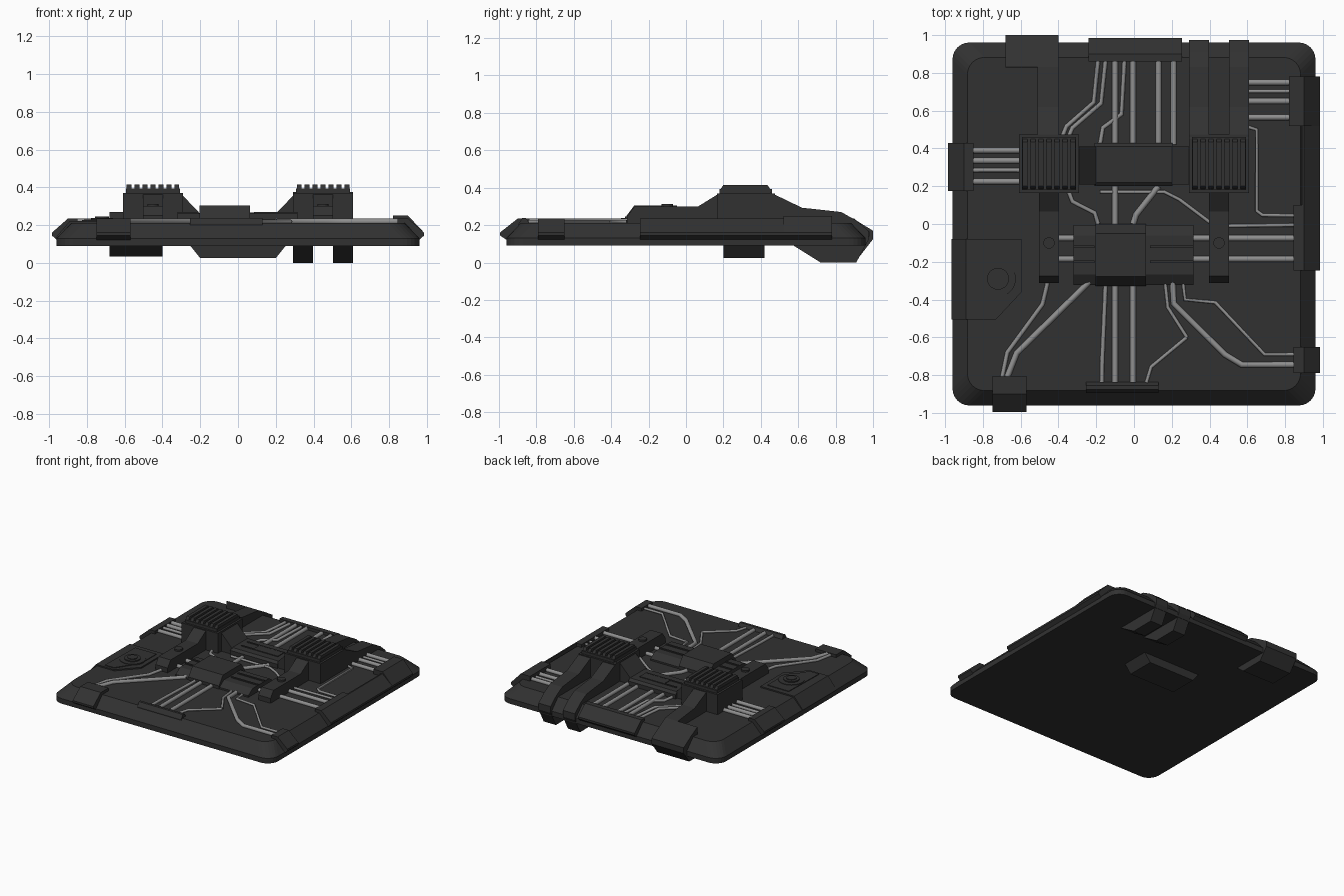
import bpy, bmesh, math

if "Cube" in bpy.data.objects:
    bpy.data.objects.remove(bpy.data.objects["Cube"])


def material(name, v):
    m = bpy.data.materials.new(name)
    m.diffuse_color = (v, v, v, 1)
    m.use_nodes = True
    m.node_tree.nodes["Principled BSDF"].inputs["Base Color"].default_value = m.diffuse_color
    return m


DARK = material("dark_metal", 0.031)
GREY = material("grey_cable", 0.27)
DECK = 0.212   # top of the plate
SUNK = 0.2     # where raised parts start, just inside the plate


def finish(name, bm):
    bmesh.ops.recalc_face_normals(bm, faces=bm.faces)
    me = bpy.data.meshes.new(name)
    bm.to_mesh(me)
    bm.free()
    me.materials.append(DARK)
    bpy.context.collection.objects.link(bpy.data.objects.new(name, me))


def skin(bm, rings):
    """Close a stack of vertex rings into a solid."""
    bm.faces.new(rings[0])
    bm.faces.new(rings[-1])
    for lo, hi in zip(rings, rings[1:]):
        for i in range(len(lo)):
            j = (i + 1) % len(lo)
            bm.faces.new((lo[i], lo[j], hi[j], hi[i]))


def prism(name, axis, pts, a, b):
    """Extrude a 2D profile along an axis: x uses (y,z), y uses (x,z), z uses (x,y)."""
    k = 'xyz'.index(axis)
    bm = bmesh.new()
    skin(bm, [[bm.verts.new((*p[:k], t, *p[k:])) for p in pts] for t in (a, b)])
    finish(name, bm)


def box(name, x0, x1, y0, y1, z0, z1):
    prism(name, 'z', [(x0, y0), (x1, y0), (x1, y1), (x0, y1)], z0, z1)


def disc(name, x, y, r, z0, z1, n=20):
    angles = [2 * math.pi * i / n for i in range(n)]
    prism(name, 'z', [(x + r * math.cos(t), y + r * math.sin(t)) for t in angles], z0, z1)


def hump(name, y0, y1, x0, x1, top, run, rise):
    """Block with both ends chamfered by run and rise."""
    prism(name, 'x', [(y0, SUNK), (y0, top - rise), (y0 + run, top), (y1 - run, top),
                      (y1, top - rise), (y1, SUNK)], x0, x1)


def clip(name, side, a, b, inner, top=0.235, outer=0.985):
    """Clamp wrapped over one edge of the plate, from a to b along that edge."""
    s = 1 if side in ('right', 'back') else -1
    pts = [(inner, 0.12), (inner, top), (0.9, top), (outer, 0.16), (outer, 0.145), (0.957, 0.12)]
    prism(name, 'y' if side in ('left', 'right') else 'x', [(s * d, z) for d, z in pts], a, b)


# base plate with rounded corners and sloping rim
bm = bmesh.new()
rings = []
for half, z in ((0.961, 0.09), (0.961, 0.13), (0.882, DECK)):
    r = 0.09
    ring = []
    for q, (sx, sy) in enumerate(((1, 1), (-1, 1), (-1, -1), (1, -1))):
        for k in range(7):
            t = math.pi / 2 * (q + k / 6)
            ring.append(bm.verts.new((sx * (half - r) + r * math.cos(t),
                                      sy * (half - r) + r * math.sin(t), z)))
    rings.append(ring)
skin(bm, rings)
finish("base_plate", bm)

# edge clamps
clip("left_clamp", 'left', 0.175, 0.43, 0.85)
clip("right_clamp_wide", 'right', -0.245, 0.1, 0.845)
clip("right_clamp_strip", 'right', 0.1, 0.52, 0.89)
clip("right_clamp_back", 'right', 0.52, 0.78, 0.82, 0.25)
clip("right_clamp_front", 'right', -0.79, -0.65, 0.845)
clip("front_clamp", 'front', -0.75, -0.57, 0.805, outer=0.995)
clip("back_clamp", 'back', -0.24, 0.255, 0.86)
hump("front_bar", -0.895, -0.835, -0.255, 0.13, 0.238, 0.02, 0.03)

# ducts running from the towers over and under the back edge
slope = [(0.45, 0.1), (0.45, 0.375), (0.62, 0.293), (0.83, 0.27)]
for x in (0.343, 0.555):
    prism("back_duct", 'x', slope + [(0.91, 0.225), (0.975, 0.17), (0.975, 0.12), (0.91, 0),
                                     (0.72, 0), (0.56, 0.1)], x - 0.053, x + 0.053)
prism("left_duct", 'x', slope + [(0.83, 0.1)], -0.51, -0.4)
prism("left_duct_hook", 'x', [(0.825, 0.1), slope[-1], (0.91, 0.225), (1, 0.17), (1, 0.125),
                              (0.93, 0.035), (0.74, 0.035), (0.66, 0.1)], -0.68, -0.4)
# channel under the plate
prism("underside_channel", 'y', [(-0.26, 0.1), (-0.2, 0.025), (0.2, 0.025), (0.26, 0.1)], 0.2, 0.42)

# vented towers, arms and wedges on both sides
for s, side in ((-1, "left"), (1, "right")):
    cx = s * 0.45
    box(f"{side}_tower", cx - 0.158, cx + 0.158, 0.165, 0.475, SUNK, 0.37)
    box(f"{side}_tower_cap", cx - 0.142, cx + 0.142, 0.18, 0.46, 0.36, 0.393)
    for i in range(-3, 4):
        x = cx + i * 0.042
        hump(f"{side}_vent_slat", 0.18, 0.455, x - 0.013, x + 0.013, 0.415, 0.02, 0.03)
    prism(f"{side}_arm", 'x', [(0.17, SUNK), (0.17, 0.365), (0.065, 0.3), (-0.275, 0.3),
                               (-0.312, 0.25), (-0.312, SUNK)], cx - 0.053, cx + 0.053)
    disc(f"{side}_knob", cx, -0.1, 0.03, 0.29, 0.313)
    prism(f"{side}_wedge", 'y', [(s * 0.3, SUNK), (s * 0.3, 0.365), (s * 0.2, 0.26), (s * 0.2, SUNK)],
          0.21, 0.41)

# centre back block with raised slot frame
hump("back_block", 0.2, 0.43, -0.21, 0.205, 0.262, 0.02, 0.017)
for y in (0.28, 0.355):
    box("slot_rail", -0.165, 0.155, y - 0.005, y + 0.005, 0.25, 0.268)
box("slot_plate", -0.06, 0.155, 0.285, 0.35, 0.25, 0.267)

# centre front housing
hump("front_housing", -0.322, -0.005, -0.32, 0.315, 0.262, 0.055, 0.037)
hump("front_housing_core", -0.327, 0, -0.205, 0.063, 0.305, 0.05, 0.068)
for y in (-0.12, -0.2):
    box("left_housing_rail", -0.32, -0.21, y - 0.006, y + 0.006, 0.25, 0.27)
    box("right_housing_rail", 0.085, 0.315, y - 0.006, y + 0.006, 0.25, 0.27)

# left side panel with dial
prism("side_panel", 'z', [(-0.89, -0.08), (-0.595, -0.08), (-0.595, -0.36), (-0.73, -0.505),
                          (-0.89, -0.505)], SUNK, 0.222)
prism("side_panel_edge", 'y', [(-0.95, 0.13), (-0.967, 0.132), (-0.89, 0.222), (-0.86, SUNK)],
      -0.505, -0.08)
prism("dial_plate", 'z', [(-0.815, -0.12), (-0.63, -0.12), (-0.63, -0.31), (-0.745, -0.485),
                          (-0.825, -0.485)], SUNK, 0.227)
for r, z in ((0.095, 0.231), (0.058, 0.239), (0.036, 0.245)):
    disc("dial_ring", -0.72, -0.29, r, SUNK, z)


# cables
THICK, MID, THIN = 0.016, 0.0115, 0.0095


def cable(r, *path):
    cu = bpy.data.curves.new("cable", 'CURVE')
    cu.dimensions = '3D'
    cu.bevel_depth = r
    cu.bevel_resolution = 2
    sp = cu.splines.new('POLY')
    sp.points.add(len(path) - 1)
    for p, (x, y) in zip(sp.points, path):
        p.co = (x, y, 0.219, 1)
    cu.materials.append(GREY)
    ob = bpy.data.objects.new("cable", cu)
    bpy.context.collection.objects.link(ob)
    bpy.ops.object.select_all(action='DESELECT')
    ob.select_set(True)
    bpy.context.view_layer.objects.active = ob
    bpy.ops.object.convert(target='MESH')


def jog(r, x0, y0, x1, y1, f0, f1):
    """Cable running along y that shifts from x0 to x1 between fractions f0 and f1."""
    ya, yb = y0 + f0 * (y1 - y0), y0 + f1 * (y1 - y0)
    d = 0.12 * (x1 - x0)
    cable(r, (x0, y0), (x0 + d * (f0 > 0), ya), (x1 - d * (f1 < 1), yb), (x1, y1))


# straight runs along y, then along x
cable(THICK, (-0.1, 0.87), (-0.1, -0.84))
cable(THICK, (-0.005, -0.3), (-0.005, -0.84))
for x in (-0.005, 0.13, 0.21):
    cable(THICK, (x, 0.87), (x, 0.42))
for y in (0.39, 0.335, 0.285, 0.225):
    cable(MID if y == 0.285 else THICK, (-0.86, y), (-0.6, y))
for y in (0.75, 0.703, 0.65, 0.565):
    cable(THIN if y == 0.703 else THICK, (0.6, y), (0.82, y))
for y in (-0.075, -0.185):
    cable(THICK, (-0.45, y), (0.86, y))
cable(THIN, (0.5, -0.01), (0.86, -0.005))

# bent runs
jog(MID, -0.19, 0.87, -0.38, 0.46, 0.55, 0.86)
jog(MID, -0.15, 0.87, -0.35, 0.45, 0.55, 0.86)
jog(MID, -0.05, 0.87, -0.18, 0.42, 0.64, 0.8)
jog(MID, -0.345, 0.17, -0.19, 0, 0.3, 0.65)
jog(THICK, 0.13, 0.2, -0.005, 0, 0, 0.75)
jog(THICK, -0.22, -0.29, -0.675, -0.82, 0, 0.74)
jog(MID, -0.455, -0.3, -0.7, -0.82, 0.24, 0.73)
jog(MID, -0.15, -0.31, -0.17, -0.84, 0, 0.75)
jog(THIN, 0.165, -0.31, 0.28, -0.6, 0.45, 1)
jog(THIN, 0.28, -0.6, 0.065, -0.84, 0, 0.65)
cable(THIN, (-0.18, 0.17), (0.16, 0.17), (0.24, 0.13), (0.4, 0.01))
cable(THIN, (0.6, 0.515), (0.65, 0.5), (0.65, 0.07), (0.68, 0.047), (0.86, 0.045))
cable(THICK, (0.205, -0.31), (0.21, -0.42), (0.48, -0.69), (0.57, -0.745), (0.86, -0.745))
cable(THIN, (0.26, -0.31), (0.27, -0.4), (0.43, -0.415), (0.69, -0.69), (0.86, -0.69))
